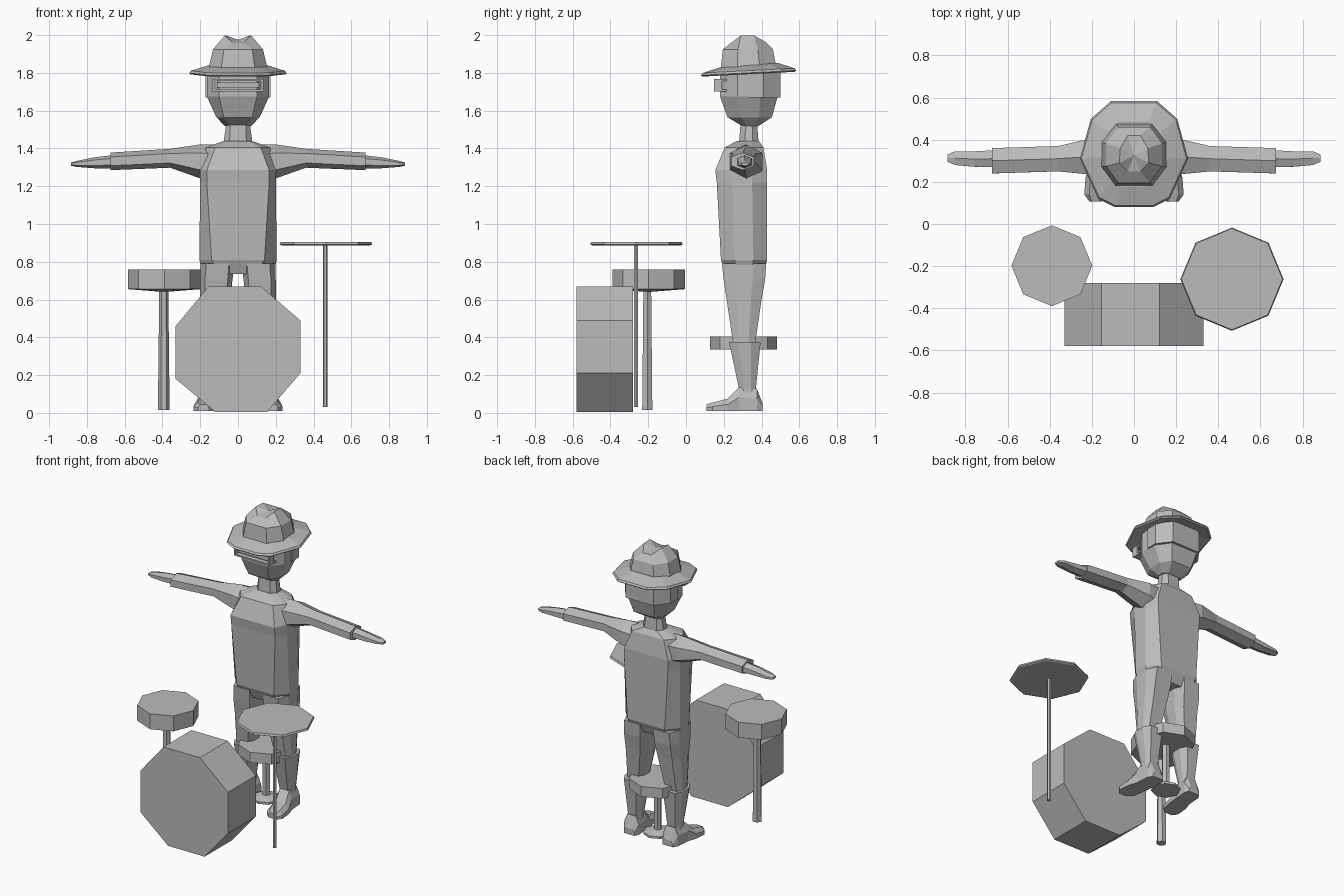
import bpy, bmesh, math
from mathutils import Vector

if "Cube" in bpy.data.objects:
    bpy.data.objects.remove(bpy.data.objects["Cube"])

grey = bpy.data.materials.new("plain grey")
grey.diffuse_color = (0.5, 0.5, 0.5, 1)
grey.use_nodes = True
grey.node_tree.nodes["Principled BSDF"].inputs["Base Color"].default_value = grey.diffuse_color


def loft(name, rings, tip=None, base=None):
    """Skin a stack of equal rings; close ends flat or to a point."""
    bm = bmesh.new()
    vs = [[bm.verts.new(p) for p in r] for r in rings]
    n = len(vs[0])
    for a, b in zip(vs, vs[1:]):
        for i in range(n):
            j = (i + 1) % n
            bm.faces.new((a[i], a[j], b[j], b[i]))
    for ring, point in ((vs[0], base), (vs[-1], tip)):
        if point:
            c = bm.verts.new(point)
            for i in range(n):
                bm.faces.new((ring[i], ring[(i + 1) % n], c))
        else:
            bm.faces.new(ring)
    bmesh.ops.recalc_face_normals(bm, faces=bm.faces)
    me = bpy.data.meshes.new(name)
    bm.to_mesh(me)
    bm.free()
    me.materials.append(grey)
    ob = bpy.data.objects.new(name, me)
    bpy.context.collection.objects.link(ob)
    return ob


def mirror(half, cx=0):
    """Right half outline, front to back, completed across cx."""
    return [(cx + x, y, z) for x, y, z in half] + [(cx - x, y, z) for x, y, z in reversed(half)]


def octo(z, hx, fx, yf, yb, cx=0):
    """Chamfered horizontal outline: half width, front half width, front and back."""
    d = yb - yf
    return mirror([(fx, yf, z), (hx, yf + d * .3, z), (hx, yf + d * .7, z), (fx, yb, z)], cx)


def disc(x, y, z, r, n=8):
    return [(x + r * math.cos(math.tau * i / n), y + r * math.sin(math.tau * i / n), z) for i in range(n)]


def box(name, x0, x1, y0, y1, z0, z1):
    return loft(name, [[(x0, y0, z), (x1, y0, z), (x1, y1, z), (x0, y1, z)] for z in (z0, z1)])


# --- drum kit ---
face = [(-.155, .67), (.12, .67), (.33, .49), (.33, .21), (.155, .005), (-.12, .005), (-.33, .18), (-.33, .46)]
loft("bass_drum", [[(x, y, z) for x, z in face] for y in (-.58, -.28)])
loft("side_drum", [disc(-.39, -.198, z, .192) for z in (.655, .76)], base=(-.39, -.198, .64))
loft("side_drum_stand", [disc(-.393, -.205, z, r, 6) for z, r in ((.015, .031), (.645, .024))])
loft("cymbal", [disc(.465, -.262, .887, .235), disc(.465, -.262, .892, .245), disc(.465, -.262, .905, .24)],
     base=(.465, -.262, .893))
loft("cymbal_stand", [disc(.462, -.265, z, .012, 6) for z in (.03, .895)])

# --- stool ---
loft("stool_seat", [disc(0, .305, z, .178) for z in (.335, .405)])
loft("stool_stem", [disc(0, .305, z, .026, 6) for z in (.03, .34)])
loft("stool_base", [disc(0, .305, .02, .09), disc(0, .305, .035, .09)], tip=(0, .305, .06))

# --- torso and neck ---
loft("torso", [octo(.735, .185, .09, .215, .40), octo(.81, .205, .14, .185, .43),
               octo(1.22, .20, .165, .163, .43), octo(1.285, .20, .165, .155, .43),
               octo(1.405, .17, .12, .205, .41), octo(1.44, .075, .05, .27, .385)])
loft("neck", [octo(1.42, .078, .045, .28, .385), octo(1.55, .06, .04, .29, .375)])

# --- arms, hands, legs and feet on both sides ---
for s, side in ((1, "right"), (-1, "left")):
    def limb(x, y0, y1, z0, z1):
        yc, zc, ry, rz = (y0 + y1) / 2, (z0 + z1) / 2, (y1 - y0) / 2, (z1 - z0) / 2
        return [(s * x, yc + ry * math.cos(math.tau * i / 6 + .52) / .866,
                 zc + rz * math.sin(math.tau * i / 6 + .52)) for i in range(6)]
    loft(side + "_arm", [limb(.13, .23, .40, 1.22, 1.42), limb(.21, .235, .405, 1.245, 1.42),
                         limb(.36, .25, .37, 1.298, 1.398), limb(.675, .24, .36, 1.285, 1.378)])
    loft(side + "_hand", [limb(.66, .27, .35, 1.295, 1.365), limb(.76, .272, .345, 1.295, 1.353),
                          limb(.85, .28, .345, 1.302, 1.335), limb(.885, .295, .33, 1.308, 1.325)])
    loft(side + "_leg", [octo(.36, .06, .04, .25, .365, s * .145), octo(.60, .08, .055, .215, .40, s * .12),
                         octo(.70, .085, .06, .20, .418, s * .115), octo(.79, .09, .06, .19, .425, s * .108)])
    loft(side + "_boot_cuff", [octo(.09, .046, .03, .28, .37, s * .148), octo(.13, .046, .03, .28, .37, s * .148),
                               octo(.375, .072, .045, .228, .395, s * .147)])
    # foot cross-sections from heel to toe: y, centre, half width, height
    loft(side + "_foot", [[(s * (c - w), y, .01), (s * (c + w), y, .01), (s * (c + w), y, h * .6),
                           (s * (c + w * .6), y, h), (s * (c - w * .6), y, h), (s * (c - w), y, h * .6)]
                          for y, c, w, h in ((.405, .145, .04, .05), (.375, .147, .055, .13), (.28, .155, .055, .135),
                                             (.22, .168, .062, .075), (.14, .178, .058, .055),
                                             (.108, .183, .03, .045))])

# --- head, hair and glasses ---
loft("head", [octo(1.52, .07, .045, .295, .385), octo(1.565, .115, .075, .22, .455),
              octo(1.675, .165, .10, .18, .485), octo(1.82, .165, .10, .18, .485)])
loft("hair", [mirror([(.172, .335, z), (.172, .41, z), (.105, .50, z)]) for z in (1.67, 1.82)])
for name, z in (("glasses_top_rim", 1.758), ("glasses_bottom_rim", 1.702)):
    box(name, -.135, .135, .148, .215, z, z + .01)
box("glasses_lens", -.11, .11, .165, .19, 1.722, 1.75)
for s, side in ((1, "right"), (-1, "left")):
    box(side + "_glasses_end", s * .135, s * .122, .148, .19, 1.705, 1.765)

# --- hat ---
outline = [(.09, .08), (.17, .12), (.257, .31), (.205, .50), (.11, .583)]


def brim(k, z):
    return mirror([(x * k, .33 + (y - .33) * k, z + (y - .33) * .05) for x, y in outline])


loft("hat_brim", [brim(.6, 1.81), brim(.97, 1.793), brim(1, 1.80), brim(.97, 1.812), brim(.62, 1.84)])
loft("hat_crown", [octo(1.82, .157, .09, .183, .48), octo(1.925, .132, .075, .195, .46),
                   mirror([(.03, .25, 1.96), (.07, .29, 1.998), (.065, .36, 1.998), (.03, .42, 1.965)])],
     tip=(0, .325, 1.975))
